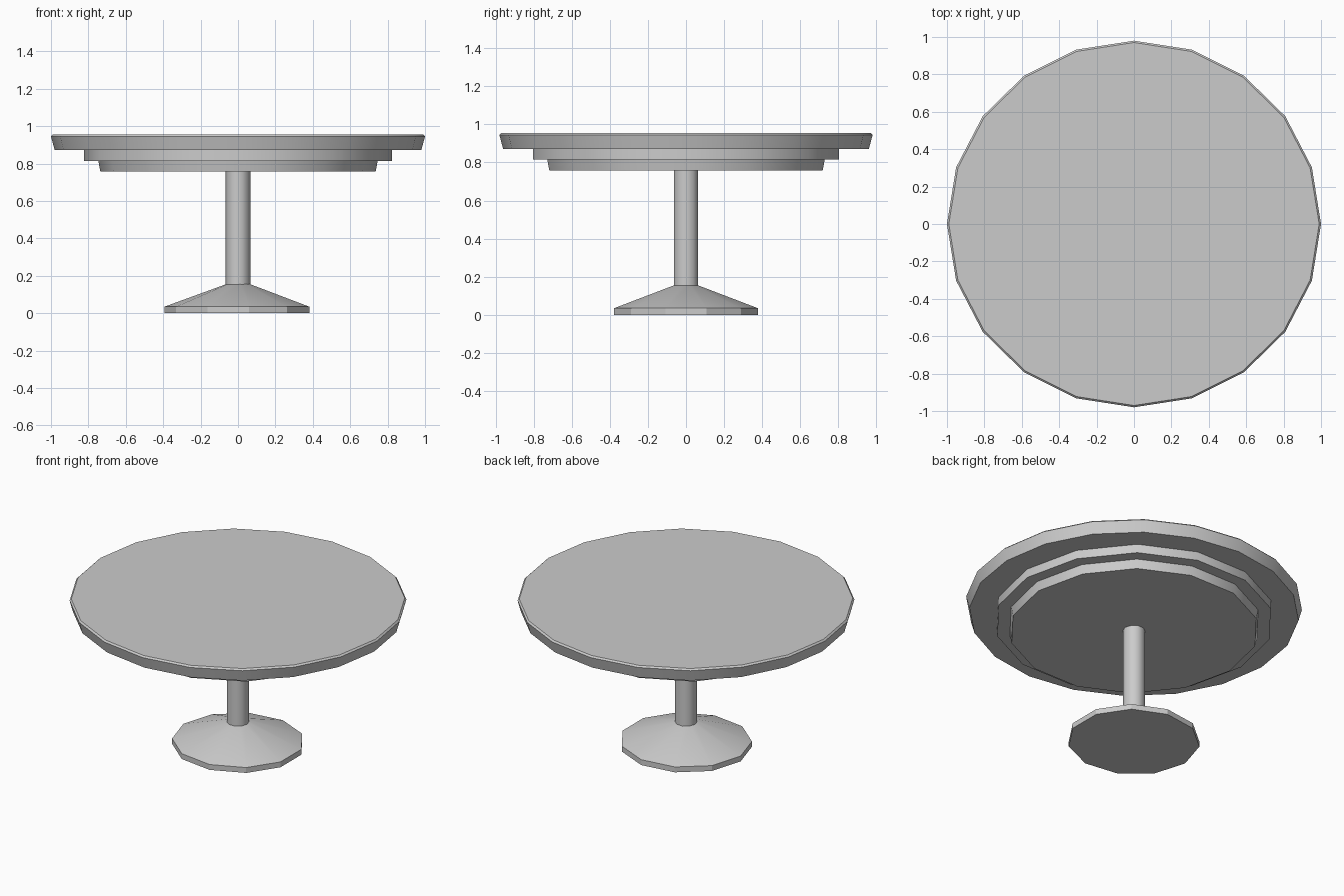
import bpy, bmesh
from math import pi, cos, sin, radians

if "Cube" in bpy.data.objects:
    bpy.data.objects.remove(bpy.data.objects["Cube"])


def lathe(name, profile, sides, y_scale=1.0, start=0.0, x_off=0.0, smooth=30):
    """Closed solid of revolution from (radius, z) points, bottom to top."""
    bm = bmesh.new()
    rings = []
    for r, z in profile:
        rings.append([bm.verts.new((x_off + r * cos(start + 2 * pi * i / sides),
                                    r * y_scale * sin(start + 2 * pi * i / sides), z))
                      for i in range(sides)])
    for low, high in zip(rings, rings[1:]):
        for i in range(sides):
            j = (i + 1) % sides
            bm.faces.new((low[i], low[j], high[j], high[i]))
    bm.faces.new(rings[0][::-1])
    bm.faces.new(rings[-1])
    mesh = bpy.data.meshes.new(name)
    bm.to_mesh(mesh)
    bm.free()
    obj = bpy.data.objects.new(name, mesh)
    bpy.context.collection.objects.link(obj)
    bpy.ops.object.select_all(action='DESELECT')
    obj.select_set(True)
    bpy.context.view_layer.objects.active = obj
    bpy.ops.object.shade_smooth_by_angle(angle=radians(smooth))
    return obj


# Table top: flared edge with a small chamfer
lathe("table_top", [(0.98, 0.872), (1.0, 0.945), (0.99, 0.955)], 20, y_scale=0.98)

# Stepped support plates under the top
lathe("upper_support", [(0.823, 0.815), (0.823, 0.872)], 14)
lathe("lower_support", [(0.736, 0.757), (0.747, 0.815)], 14)

# Central column
lathe("column", [(0.066, 0.14), (0.066, 0.76)], 10, smooth=40)

# Foot: short rim, then a cone rising to the column
lathe("foot", [(0.395, 0.0), (0.395, 0.035), (0.066, 0.155)], 11,
      y_scale=0.965, start=pi, x_off=0.002)
